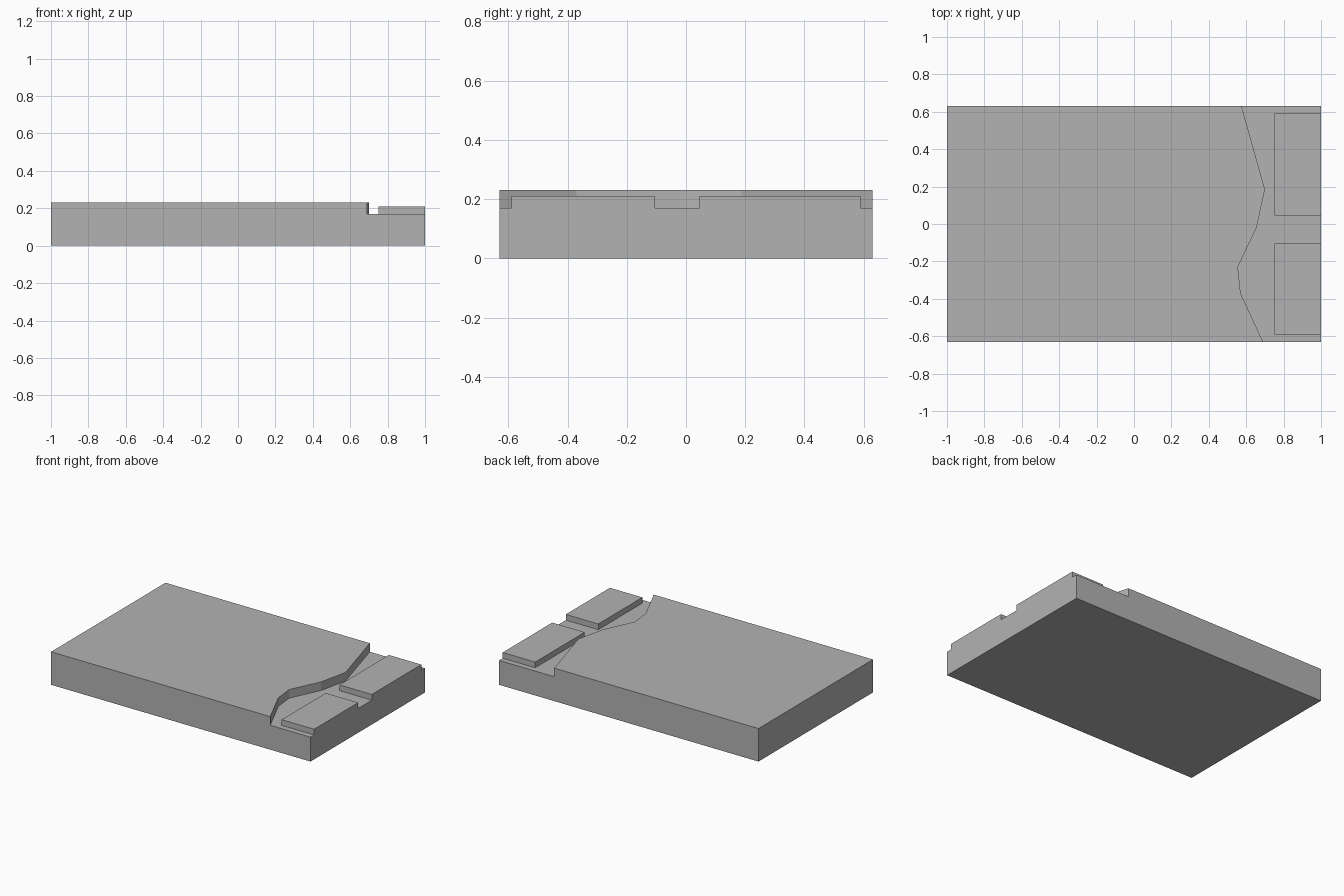
import bpy
import bmesh

if "Cube" in bpy.data.objects:
    bpy.data.objects.remove(bpy.data.objects["Cube"], do_unlink=True)

grey = bpy.data.materials.new("plain grey")
grey.use_nodes = True
colour = (0.45, 0.45, 0.45, 1)
grey.diffuse_color = colour
grey.node_tree.nodes["Principled BSDF"].inputs["Base Color"].default_value = colour


def prism(name, outline, bottom, top):
    """Extrude a flat outline straight up into a closed solid."""
    bm = bmesh.new()
    face = bm.faces.new([bm.verts.new((x, y, bottom)) for x, y in outline])
    raised = bmesh.ops.extrude_face_region(bm, geom=[face], use_keep_orig=True)["geom"]
    verts = [v for v in raised if isinstance(v, bmesh.types.BMVert)]
    bmesh.ops.translate(bm, verts=verts, vec=(0, 0, top - bottom))
    bmesh.ops.recalc_face_normals(bm, faces=bm.faces)
    mesh = bpy.data.meshes.new(name)
    bm.to_mesh(mesh)
    bm.free()
    mesh.materials.append(grey)
    obj = bpy.data.objects.new(name, mesh)
    bpy.context.collection.objects.link(obj)
    return obj


HALF_DEPTH = 0.63
LEDGE_TOP, BLOCK_TOP, PAD_TOP = 0.17, 0.23, 0.21

# Winding bank between the high ground and the low ledge, front to back
bank = [(0.69, -HALF_DEPTH), (0.57, -0.37), (0.555, -0.23),
        (0.655, -0.02), (0.70, 0.185), (0.575, HALF_DEPTH)]

# High ground and low ledge meet along the bank
prism("high_ground", [(-1, -HALF_DEPTH)] + bank + [(-1, HALF_DEPTH)], 0, BLOCK_TOP)
prism("low_ledge", [(1, HALF_DEPTH)] + bank[::-1] + [(1, -HALF_DEPTH)], 0, LEDGE_TOP)

# Two raised pads flush with the end of the ledge
for name, y0, y1 in (("front_pad", -0.59, -0.105), ("back_pad", 0.045, 0.59)):
    prism(name, [(0.75, y0), (1, y0), (1, y1), (0.75, y1)], LEDGE_TOP, PAD_TOP)
